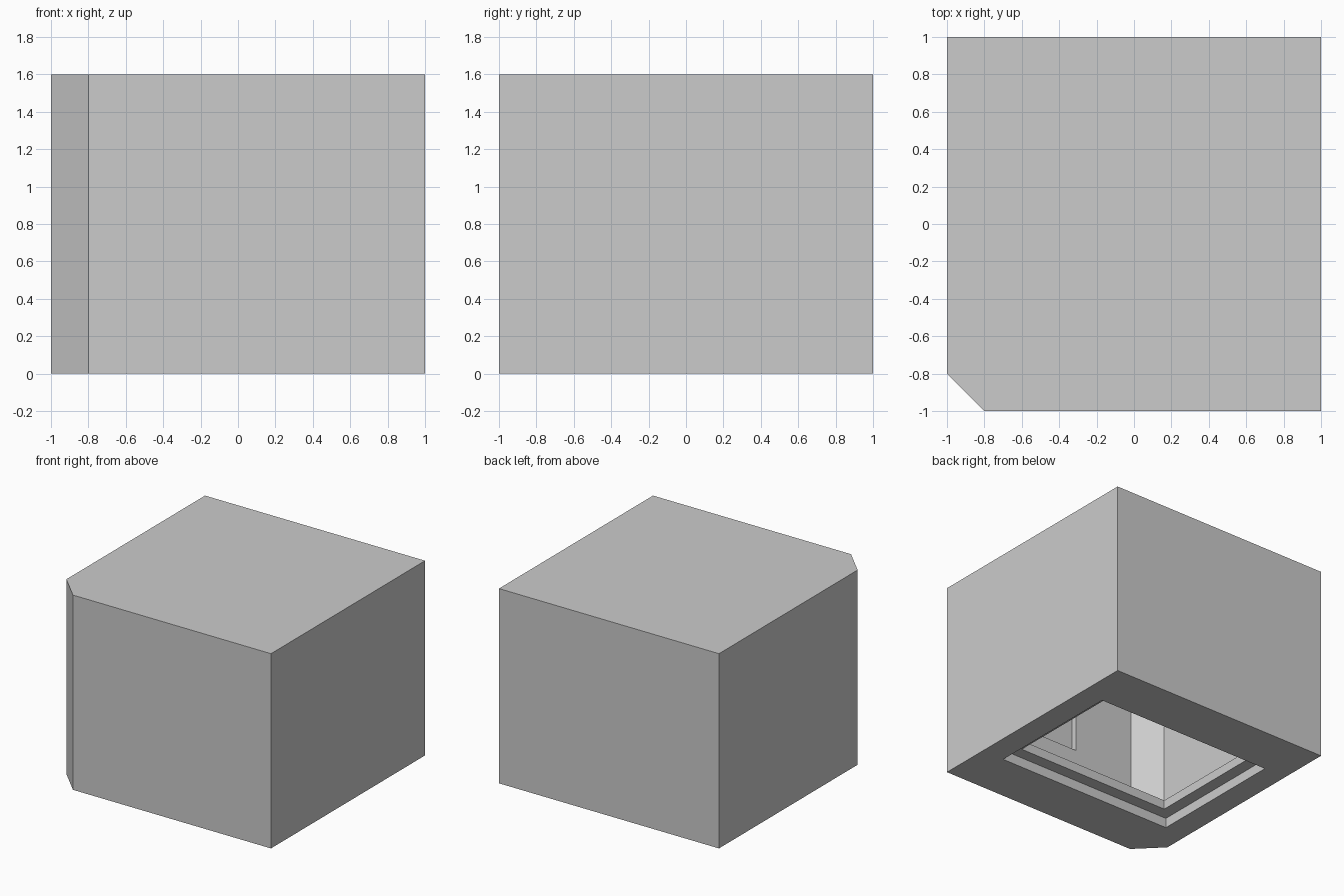
import bpy
import bmesh

cube = bpy.data.objects.get("Cube")
if cube:
    bpy.data.objects.remove(cube, do_unlink=True)

# Single plain grey
grey = bpy.data.materials.new("light_grey")
grey.use_nodes = True
colour = (0.6, 0.6, 0.6, 1)
grey.diffuse_color = colour
grey.node_tree.nodes["Principled BSDF"].inputs["Base Color"].default_value = colour


def prism(name, outline, z0, z1):
    """Upright solid made by extruding a flat outline from z0 to z1."""
    bm = bmesh.new()
    base = bm.faces.new([bm.verts.new((x, y, z0)) for x, y in outline])
    top = bmesh.ops.extrude_face_region(bm, geom=[base])["geom"]
    moved = [v for v in top if isinstance(v, bmesh.types.BMVert)]
    bmesh.ops.translate(bm, verts=moved, vec=(0, 0, z1 - z0))
    bmesh.ops.recalc_face_normals(bm, faces=bm.faces[:])
    mesh = bpy.data.meshes.new(name)
    bm.to_mesh(mesh)
    bm.free()
    mesh.materials.append(grey)
    obj = bpy.data.objects.new(name, mesh)
    bpy.context.collection.objects.link(obj)
    return obj


def rectangle(x0, x1, y0, y1):
    return [(x0, y0), (x1, y0), (x1, y1), (x0, y1)]


def clipped_square(half, cut):
    """Square with its front corner on the -x side cut off."""
    return [(cut - half, -half), (half, -half), (half, half),
            (-half, half), (-half, cut - half)]


# Outer box with one cut corner
housing = prism("housing", clipped_square(1.0, 0.2), 0, 1.6)

# Room, stepped bottom opening and the shallow pocket inside the front wall
cutters = [
    prism("room_cutter", clipped_square(0.92, 0.177), 0.155, 1.52),
    prism("opening_cutter", rectangle(-0.7, 0.7, -0.48, 0.48), -0.1, 0.4),
    prism("step_cutter", rectangle(-0.8, 0.8, -0.58, 0.58), -0.2, 0.08),
    prism("pocket_cutter", rectangle(-0.2, 0.2, -0.965, -0.7), 0.6, 1.0),
]

bpy.context.view_layer.objects.active = housing
for cutter in cutters:
    cutter.hide_render = True
    cut = housing.modifiers.new(cutter.name, 'BOOLEAN')
    cut.operation = 'DIFFERENCE'
    cut.solver = 'EXACT'
    cut.object = cutter
    bpy.ops.object.modifier_apply(modifier=cut.name)
    bpy.data.objects.remove(cutter, do_unlink=True)
